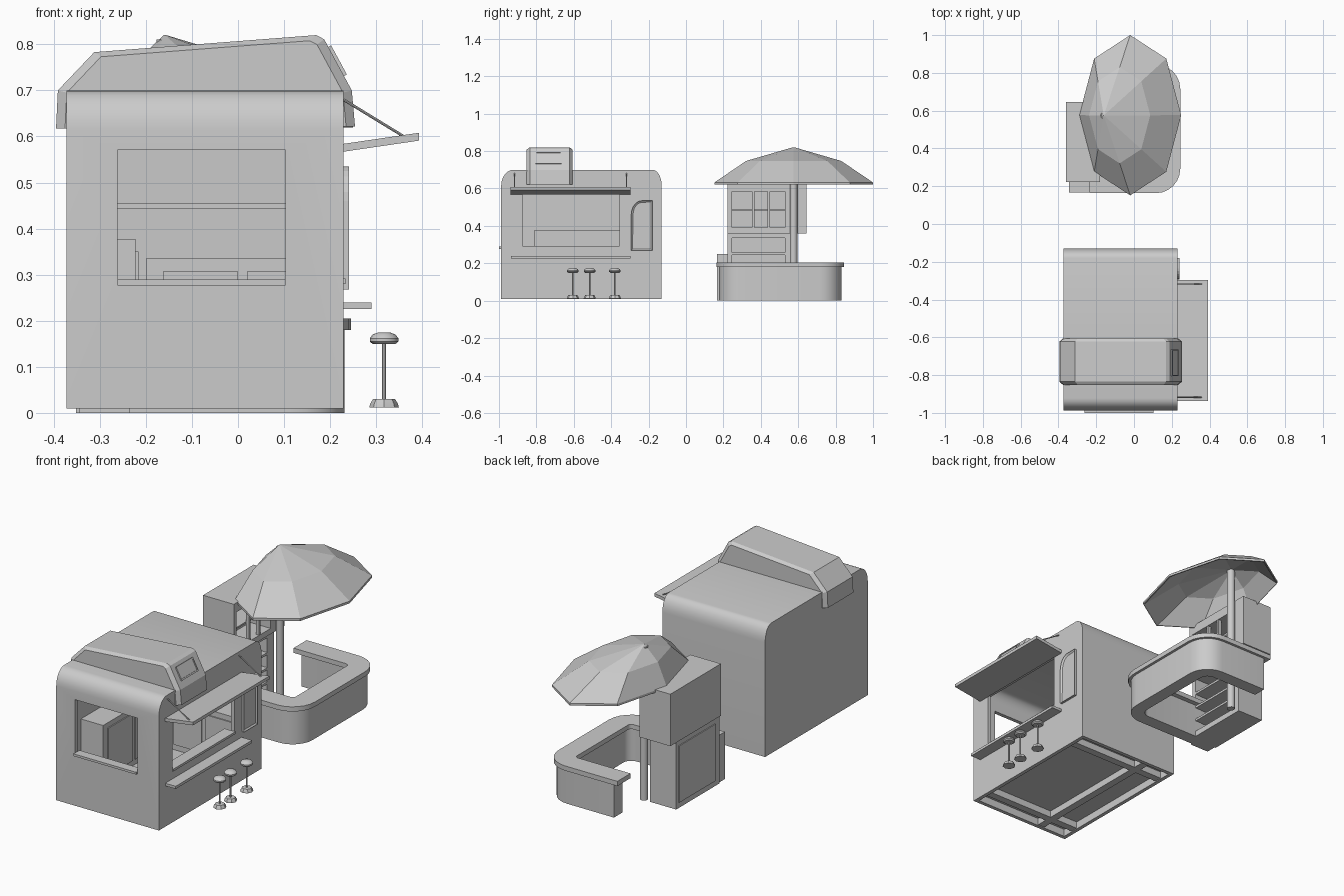
import bpy, bmesh, math
from mathutils import Vector

if "Cube" in bpy.data.objects:
    bpy.data.objects.remove(bpy.data.objects["Cube"])

grey = bpy.data.materials.new("plain_grey")
grey.use_nodes = True
grey.diffuse_color = (0.6, 0.6, 0.6, 1)
grey.node_tree.nodes["Principled BSDF"].inputs["Base Color"].default_value = (0.6, 0.6, 0.6, 1)


def finish(name, bm, smooth=False):
    bmesh.ops.recalc_face_normals(bm, faces=bm.faces)
    me = bpy.data.meshes.new(name)
    bm.to_mesh(me)
    bm.free()
    me.materials.append(grey)
    ob = bpy.data.objects.new(name, me)
    bpy.context.scene.collection.objects.link(ob)
    bpy.ops.object.select_all(action="DESELECT")
    ob.select_set(True)
    bpy.context.view_layer.objects.active = ob
    if smooth:
        bpy.ops.object.shade_smooth_by_angle(angle=math.radians(35))
    return ob


def loft(name, rings, smooth=False, capped=True):
    """Skin a list of closed rings of points."""
    bm = bmesh.new()
    vs = [[bm.verts.new(p) for p in ring] for ring in rings]
    n = len(rings[0])
    for a, b in zip(vs, vs[1:]):
        for i in range(n):
            j = (i + 1) % n
            bm.faces.new((a[i], a[j], b[j], b[i]))
    if capped:
        bm.faces.new(vs[0])
        bm.faces.new(vs[-1])
    return finish(name, bm, smooth)


def box(name, x0, x1, y0, y1, z0, z1):
    ring = [(x0, y0), (x1, y0), (x1, y1), (x0, y1)]
    return loft(name, [[(x, y, z) for x, y in ring] for z in (z0, z1)])


def prism_x(name, yz, x0, x1, smooth=False):
    return loft(name, [[(x, y, z) for y, z in yz] for x in (x0, x1)], smooth)


def prism_y(name, xz, y0, y1):
    return loft(name, [[(x, y, z) for x, z in xz] for y in (y0, y1)])


def lathe(name, x, y, profile, sides=16):
    turn = [i * math.tau / sides for i in range(sides)]
    rings = [[(x + r * math.cos(t), y + r * math.sin(t), z) for t in turn] for r, z in profile]
    return loft(name, rings, True)


def rod(name, a, b, r):
    a, b = Vector(a), Vector(b)
    q = (b - a).to_track_quat("Z", "Y")
    ring = [q @ Vector((r * math.cos(t), r * math.sin(t), 0)) for t in (i * math.tau / 8 for i in range(8))]
    return loft(name, [[p + v for v in ring] for p in (a, b)], True)


def cut(ob, cutter):
    mod = ob.modifiers.new("cut", "BOOLEAN")
    mod.operation, mod.solver, mod.object = "DIFFERENCE", "EXACT", cutter
    bpy.context.view_layer.objects.active = ob
    bpy.ops.object.modifier_apply(modifier=mod.name)
    bpy.data.objects.remove(cutter)


def arc(cx, cy, rx, ry, start, steps=6):
    return [(cx + rx * math.cos(t), cy + ry * math.sin(t))
            for t in (math.radians(start + 90 * i / steps) for i in range(steps + 1))]


# Kiosk shell: rounded front and back roof edges, hollow, with openings
L, R, F, B = -0.372, 0.229, -0.988, -0.13


def shell_profile(d, bottom):
    return ([(F + d, bottom), (B - d, bottom)]
            + arc(B - 0.05, 0.615, 0.05 - d, 0.085 - d, 0)
            + arc(F + 0.065, 0.615, 0.065 - d, 0.085 - d, 90))


shell = prism_x("kiosk_shell", shell_profile(0, 0.01), L, R)
cut(shell, prism_x("cutter", shell_profile(0.02, 0.07), L + 0.02, R - 0.02))
cut(shell, box("cutter", L + 0.02, R - 0.02, F + 0.02, B - 0.02, -0.1, 0.05))
cut(shell, box("cutter", -0.262, 0.103, F - 0.1, F + 0.06, 0.277, 0.571))
cut(shell, box("cutter", R - 0.06, R + 0.1, -0.875, -0.355, 0.29, 0.575))
bpy.ops.object.select_all(action="DESELECT")
shell.select_set(True)
bpy.ops.object.shade_smooth_by_angle(angle=math.radians(30))

# Underside beams
box("floor_beam_long", -0.22, -0.18, F + 0.02, B - 0.02, 0.014, 0.05)
for y in (-0.91, -0.25):
    box("floor_beam_cross", L + 0.02, R - 0.02, y, y + 0.04, 0.014, 0.05)

# Window sills, counter ledge, awning and its stays
box("front_sill", -0.262, 0.103, -1.0, -0.95, 0.277, 0.289)
box("serving_sill", 0.17, 0.233, -0.875, -0.355, 0.28, 0.292)
box("serving_ledge", R, 0.29, -0.935, -0.297, 0.226, 0.24)
prism_y("awning", [(R, 0.567), (R, 0.584), (0.393, 0.608), (0.393, 0.591)], -0.937, -0.297)
for y in (-0.917, -0.318):
    rod("awning_stay", (R, y, 0.68), (0.36, y, 0.6), 0.003)

# Interior fittings
box("left_counter", L + 0.02, -0.222, -0.81, B - 0.02, 0.07, 0.377)
for y0, y1 in ((-0.775, -0.57), (-0.55, -0.345)):
    box("left_counter_door", -0.222, -0.216, y0, y1, 0.1, 0.35)
box("back_counter", -0.2, R - 0.02, -0.3, B - 0.02, 0.07, 0.335)
for x0, x1 in ((-0.163, 0.0), (0.02, 0.18)):
    box("back_counter_door", x0, x1, -0.306, -0.3, 0.1, 0.307)
box("back_shelf", L + 0.02, R - 0.02, -0.24, B - 0.02, 0.443, 0.456)

# Side door with a recessed panel
door_outline = [(-0.293, 0.268), (-0.18, 0.268), (-0.18, 0.535)] + arc(-0.235, 0.46, 0.058, 0.075, 90)
door = prism_x("side_door", door_outline, R, 0.241)
bm = bmesh.new()
bm.from_mesh(door.data)
outer = max(bm.faces, key=lambda f: f.calc_center_median().x)
bmesh.ops.inset_region(bm, faces=[outer], thickness=0.01, depth=0)
bmesh.ops.translate(bm, verts=outer.verts, vec=(-0.007, 0, 0))
bm.to_mesh(door.data)
bm.free()

# Roof saddle wrapping over the kiosk, with chamfered front and back rims
saddle = [(-0.395, 0.617), (-0.391, 0.7), (-0.312, 0.783), (0.17, 0.82), (0.187, 0.811),
          (0.247, 0.7), (0.254, 0.622), (R, 0.622), (R, 0.69), (L, 0.69), (L, 0.617)]


def saddle_ring(y, k):
    return [(x if i > 6 else -0.07 + (x + 0.07) * k, y, z if i > 6 else 0.617 + (z - 0.617) * k)
            for i, (x, z) in enumerate(saddle)]


loft("roof_saddle", [saddle_ring(-0.852, 0.94), saddle_ring(-0.835, 1),
                     saddle_ring(-0.622, 1), saddle_ring(-0.606, 0.94)])

# Vent frame on the sloping end of the saddle
def slope(t, h):
    return (0.187 + 0.06 * t + 0.88 * h, 0.811 - 0.111 * t + 0.48 * h)


def slope_plate(name, t0, t1, y0, y1, h):
    prism_y(name, [slope(t0, -0.002), slope(t0, h), slope(t1, h), slope(t1, -0.002)], y0, y1)


slope_plate("vent_panel", 0.15, 0.72, -0.805, -0.665, 0.003)
for t in (0.15, 0.66):
    slope_plate("vent_rail", t, t + 0.06, -0.805, -0.665, 0.007)
for y in (-0.805, -0.671):
    slope_plate("vent_side", 0.15, 0.72, y, y + 0.006, 0.007)

# Stools
for y in (-0.605, -0.515, -0.38):
    lathe("stool_base", 0.317, y, [(0.032, 0.012), (0.03, 0.02), (0.024, 0.03)], 8)
    lathe("stool_post", 0.317, y, [(0.004, 0.03), (0.004, 0.152)], 8)
    lathe("stool_seat", 0.317, y, [(0.024, 0.149), (0.031, 0.155), (0.031, 0.162),
                                  (0.025, 0.17), (0.012, 0.175)])


# Curved bar: an open strip following a U-shaped path
def bar_strip(name, inset, width, z0, z1, x_front, x_back):
    def side(d):
        r = 0.13 - d
        return ([(x_front, 0.163 + d)] + arc(0.115, 0.293, r, r, 270)
                + arc(0.115, 0.715, r, r, 0) + [(x_back, 0.845 - d)])
    out, inn = side(inset), side(inset + width)
    rings = [[(*o, z0), (*o, z1), (*i, z1), (*i, z0)] for o, i in zip(out, inn)]
    return loft(name, rings, True)


bar_strip("bar_body", 0.014, 0.07, 0, 0.182, -0.235, -0.16)
bar_strip("bar_top", 0, 0.11, 0.18, 0.205, -0.235, -0.19)

# Back cabinet: tall upper unit over an open shelved lower unit
upper = box("cabinet_upper", -0.36, -0.18, 0.222, 0.645, 0.36, 0.635)
cut(upper, box("cutter", -0.3, -0.1, 0.245, 0.53, 0.39, 0.585))
for y in (0.352, 0.435):
    box("cabinet_divider", -0.2, -0.182, y, y + 0.014, 0.39, 0.585)
box("cabinet_inner_shelf", -0.3, -0.2, 0.245, 0.53, 0.48, 0.488)
lower = box("cabinet_lower", -0.352, -0.2, 0.222, 0.585, 0, 0.36)
cut(lower, box("cutter", -0.32, -0.1, 0.245, 0.53, 0.03, 0.335))
for z in (0.09, 0.165, 0.245):
    box("lower_shelf", -0.32, -0.2, 0.245, 0.53, z, z + 0.012)
box("cabinet_step", -0.345, -0.235, 0.167, 0.222, 0, 0.25)
box("cabinet_back_panel", -0.357, -0.352, 0.26, 0.565, 0.03, 0.33)

# Parasol: eight panels with the peak set off centre, and a pole
peak = Vector((-0.16, 0.575, 0.82))
rim = [Vector((-0.02 + 0.27 * math.cos(t), 0.576 + 0.424 * math.sin(t), 0.632))
       for t in (i * math.tau / 8 for i in range(8))]


def canopy_ring(k, z):
    return [(*(peak.lerp(p, k)).xy, z) for p in rim]


loft("parasol_canopy", [canopy_ring(0.01, 0.808), canopy_ring(0.6, 0.733), canopy_ring(0.985, 0.62),
                        canopy_ring(1, 0.62), canopy_ring(1, 0.632), canopy_ring(0.6, 0.747),
                        canopy_ring(0.01, 0.82)])
lathe("parasol_pole", -0.157, 0.575, [(0.02, 0), (0.02, 0.81)], 12)
